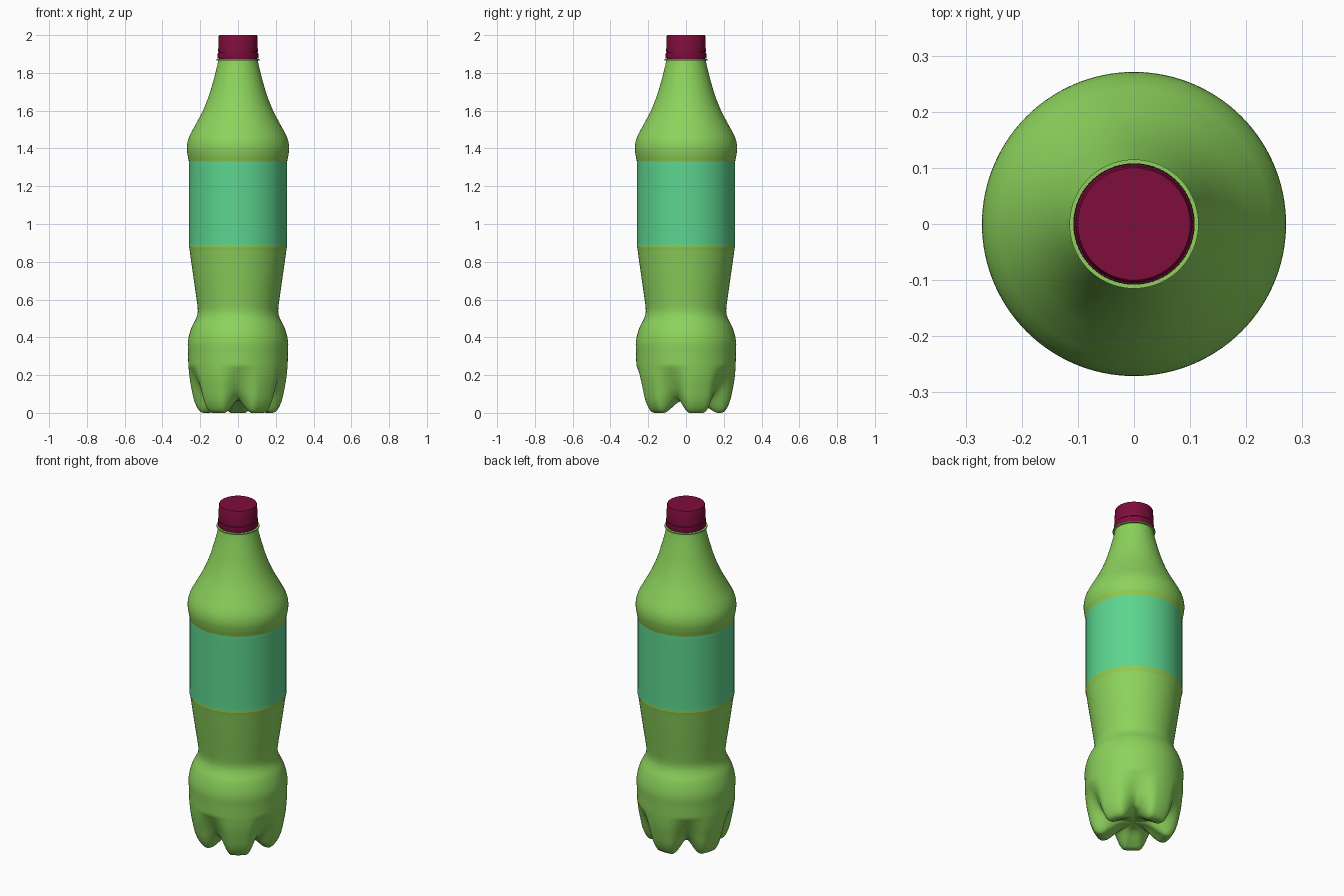
import bpy, bmesh, math
from mathutils import Vector

cube = bpy.data.objects.get("Cube")
if cube:
    bpy.data.objects.remove(cube)

SEGMENTS = 120
FEET = 5


def material(name, color):
    m = bpy.data.materials.new(name)
    m.use_nodes = True
    m.diffuse_color = (*color, 1)
    m.node_tree.nodes["Principled BSDF"].inputs["Base Color"].default_value = (*color, 1)
    return m


green = material("bottle green", (0.264, 0.65, 0.107))
olive = material("yellow green", (0.28, 0.59, 0.08))
teal = material("label teal", (0.107, 0.665, 0.27))
red = material("cap crimson", (0.21, 0.004, 0.045))


def smooth_path(points, steps):
    """Catmull-Rom curve through (radius, height) points."""
    p = [Vector(q) for q in points]
    p = [p[0] * 2 - p[1]] + p + [p[-1] * 2 - p[-2]]
    out = []
    for a, b, c, d in zip(p, p[1:], p[2:], p[3:]):
        for i in range(steps):
            t = i / steps
            out.append(0.5 * (2 * b + (c - a) * t + (2 * a - 5 * b + 4 * c - d) * t ** 2
                              + (3 * b - a - 3 * c + d) * t ** 3))
    return out + [p[-2]]


def lathe(name, rows, mats, point=None, pick=None, angle=35):
    """Revolve rows of (radius, height); point can vary them by angle."""
    bm = bmesh.new()
    rings = []
    for k, row in enumerate(rows):
        ring = []
        for s in range(SEGMENTS):
            a = math.tau * s / SEGMENTS - math.pi / 2
            r, z = point(k, a) if point else row
            ring.append(bm.verts.new((r * math.cos(a), r * math.sin(a), z)))
        rings.append(ring)
    for low, high in zip(rings, rings[1:]):
        for s in range(SEGMENTS):
            n = (s + 1) % SEGMENTS
            bm.faces.new((low[s], low[n], high[n], high[s]))
    bmesh.ops.remove_doubles(bm, verts=bm.verts, dist=0.00001)
    bmesh.ops.recalc_face_normals(bm, faces=bm.faces)
    if pick:
        for f in bm.faces:
            f.material_index = pick(f.calc_center_median().z)
    mesh = bpy.data.meshes.new(name)
    bm.to_mesh(mesh)
    bm.free()
    for m in mats:
        mesh.materials.append(m)
    obj = bpy.data.objects.new(name, mesh)
    bpy.context.collection.objects.link(obj)
    bpy.ops.object.select_all(action="DESELECT")
    obj.select_set(True)
    bpy.context.view_layer.objects.active = obj
    bpy.ops.object.shade_smooth_by_angle(angle=math.radians(angle))
    return obj


# Base outlines, through the middle of a foot and of a groove
foot = [(0, .065), (.07, .055), (.13, .02), (.17, 0), (.205, .01),
        (.232, .06), (.248, .13), (.258, .19), (.263, .25)]
groove = [(0, .065), (.06, .066), (.1, .068), (.13, .07), (.16, .08),
          (.19, .11), (.215, .15), (.24, .2), (.263, .25)]
# Waist, label wall, shoulder and neck
wall = [(.263, .25), (.264, .31), (.265, .38), (.247, .45), (.222, .5), (.213, .54),
        (.219, .6), (.235, .71), (.256, .86), (.26, .89), (.26, .91), (.26, 1.31),
        (.26, 1.33), (.266, 1.36), (.271, 1.4), (.266, 1.44), (.25, 1.48), (.228, 1.52),
        (.186, 1.6), (.154, 1.68), (.13, 1.76), (.112, 1.83), (.104, 1.87)]

foot_rows = smooth_path(foot, 5)
groove_rows = smooth_path(groove, 5)
wall_rows = smooth_path(wall, 4)[1:]
body_rows = foot_rows + wall_rows


def body_point(k, a):
    if k >= len(foot_rows):
        return body_rows[k]
    # Distance from the nearest groove, the first facing the front
    step = math.tau / FEET
    d = abs((a + math.pi / 2 + step / 2) % step - step / 2)
    t = min(1, d / math.radians(25))
    t = t * t * (3 - 2 * t)
    r, z = groove_rows[k].lerp(foot_rows[k], t)
    return r, max(0, z)


def body_color(z):
    if .89 < z < 1.33:
        return 2
    return 1 if .86 < z < 1.36 else 0


lathe("bottle_body", body_rows, [green, olive, teal], body_point, body_color, 60)

# Thin collar under the cap
lathe("neck_collar", [(0, 1.866), (.115, 1.866), (.115, 1.873), (0, 1.873)], [green])

# Cap with tamper ring and a narrow gap between them
lathe("tamper_ring", [(0, 1.876), (.107, 1.876), (.108, 1.88), (.107, 1.908), (0, 1.908)], [red])
lathe("cap_gap", [(0, 1.872), (.101, 1.872), (.101, 1.915), (0, 1.915)], [red])
lathe("cap", [(0, 1.911), (.105, 1.911), (.103, 1.994), (.1, 2), (0, 2)], [red])
